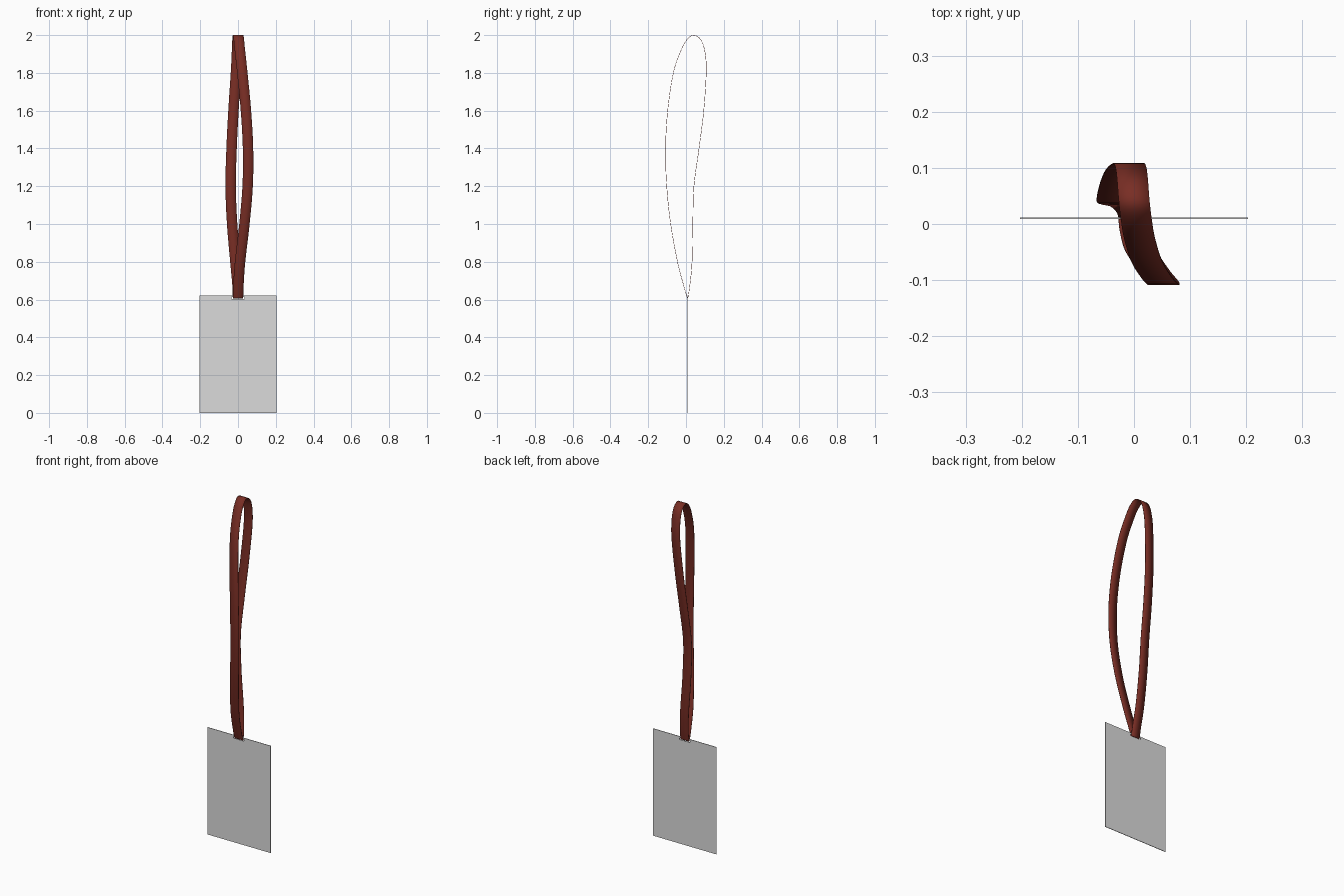
import bpy, bmesh
from mathutils import Vector

if "Cube" in bpy.data.objects:
    bpy.data.objects.remove(bpy.data.objects["Cube"])


def material(name, col):
    m = bpy.data.materials.new(name)
    m.diffuse_color = (*col, 1)
    m.use_nodes = True
    m.node_tree.nodes["Principled BSDF"].inputs["Base Color"].default_value = m.diffuse_color
    return m


def new_object(name, bm, mat=None):
    me = bpy.data.meshes.new(name)
    bmesh.ops.recalc_face_normals(bm, faces=bm.faces)
    bm.to_mesh(me)
    bm.free()
    ob = bpy.data.objects.new(name, me)
    bpy.context.collection.objects.link(ob)
    if mat:
        me.materials.append(mat)
    return ob


def box(name, size, loc, mat=None):
    bm = bmesh.new()
    bmesh.ops.create_cube(bm, size=1)
    bmesh.ops.scale(bm, vec=size, verts=bm.verts)
    bmesh.ops.translate(bm, vec=loc, verts=bm.verts)
    return new_object(name, bm, mat)


def spline(a, b, c, d, t):
    return 0.5 * (2 * b + (c - a) * t + (2 * a - 5 * b + 4 * c - d) * t * t
                  + (3 * b - a - 3 * c + d) * t ** 3)


red = material("dark_red_fabric", (0.19, 0.027, 0.018))
grey = material("clear_grey_plastic", (0.71, 0.71, 0.71))

# badge card with a slot near its top edge
card = box("badge_card", (0.406, 0.003, 0.622), (0, 0.01, 0.311), grey)
cutter = box("slot_cutter", (0.068, 0.05, 0.010), (0, 0.01, 0.609))
cutter.hide_render = True
cutter.hide_set(True)
cut = card.modifiers.new("slot", 'BOOLEAN')
cut.object = cutter
cut.solver = 'EXACT'

# strap centre line: up the front strand, over the top, down the back strand
path = [Vector(p) for p in (
    (0, 0.008, 0.607), (0.002, -0.011, 0.67), (0.011, -0.045, 0.80), (0.034, -0.081, 1.0),
    (0.051, -0.102, 1.2), (0.053, -0.108, 1.4), (0.042, -0.097, 1.6),
    (0.023, -0.067, 1.8), (0.010, -0.026, 1.92), (0.004, 0.009, 1.98),
    (0, 0.044, 1.999), (-0.003, 0.082, 1.97), (-0.006, 0.102, 1.90),
    (-0.011, 0.107, 1.8), (-0.024, 0.094, 1.6), (-0.034, 0.069, 1.4),
    (-0.039, 0.042, 1.2), (-0.031, 0.036, 1.0), (-0.014, 0.032, 0.8),
    (-0.003, 0.021, 0.68), (0, 0.010, 0.607))]
pts = []
for i in range(len(path) - 1):
    a, d = path[max(i - 1, 0)], path[min(i + 2, len(path) - 1)]
    pts += [spline(a, path[i], path[i + 1], d, k / 6) for k in range(6)]
pts.append(path[-1])

# flat strap swept along the centre line, its width along x
bm = bmesh.new()
rows = [[bm.verts.new(p + Vector((s * 0.0275, 0, 0))) for s in (-1, 0, 1)] for p in pts]
for r, q in zip(rows, rows[1:]):
    for j in range(2):
        bm.faces.new((r[j], r[j + 1], q[j + 1], q[j]))
strap = new_object("neck_strap", bm, red)
sol = strap.modifiers.new("thickness", 'SOLIDIFY')
sol.thickness = 0.002
sol.offset = 0
bpy.context.view_layer.objects.active = strap
strap.select_set(True)
bpy.ops.object.shade_smooth_by_angle()
